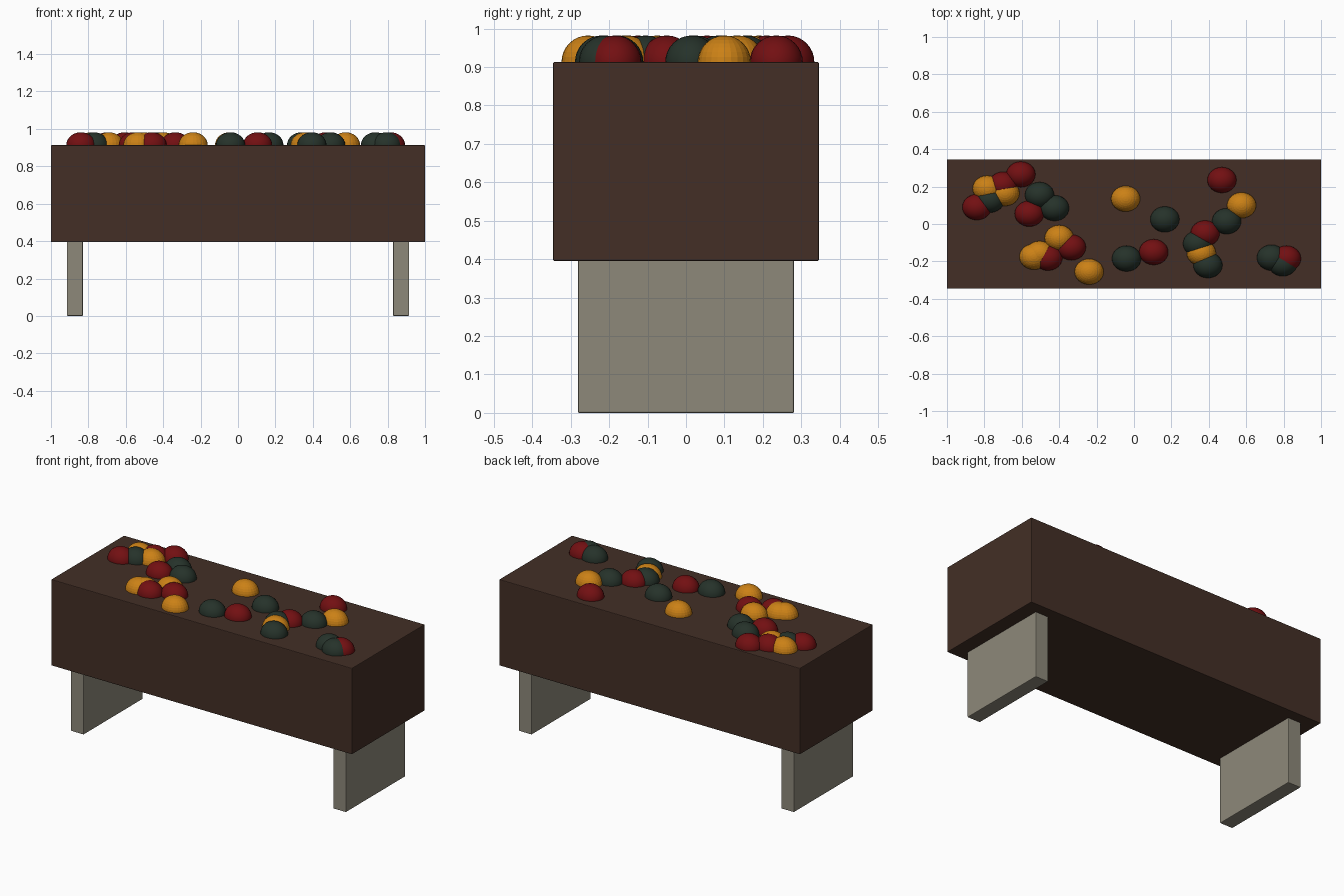
import bpy

if "Cube" in bpy.data.objects:
    bpy.data.objects.remove(bpy.data.objects["Cube"])


def material(name, rgb):
    m = bpy.data.materials.new(name)
    m.diffuse_color = (*rgb, 1.0)
    m.use_nodes = True
    m.node_tree.nodes["Principled BSDF"].inputs["Base Color"].default_value = m.diffuse_color
    return m


brown = material("dark brown", (0.056, 0.028, 0.019))
stone = material("grey stone", (0.27, 0.25, 0.195))
red = material("deep red", (0.17, 0.005, 0.006))
green = material("dark green", (0.019, 0.032, 0.023))
amber = material("amber", (0.60, 0.22, 0.008))


def box(name, centre, size, mat):
    """Box with a tiny edge bevel."""
    bpy.ops.mesh.primitive_cube_add(size=1, location=centre)
    ob = bpy.context.object
    ob.name = name
    ob.scale = size
    bpy.ops.object.transform_apply(location=False, rotation=False, scale=True)
    bevel = ob.modifiers.new("soft edges", 'BEVEL')
    bevel.width = 0.004
    bevel.segments = 2
    ob.data.materials.append(mat)
    return ob


# Trough body and the two slab legs
TOP = 0.913
box("trough_body", (0, 0, (0.395 + TOP) / 2), (2.0, 0.692, TOP - 0.395), brown)
for side, label in ((-1, "left"), (1, "right")):
    box(label + "_leg", (side * 0.872, 0, 0.2), (0.085, 0.563, 0.4), stone)

# Round fruits half sunk into the top
fruits = {
    "red_fruit": (red, True, [
        (-0.84, 0.09), (-0.70, 0.21), (-0.605, 0.265), (-0.56, 0.055),
        (-0.46, -0.18), (-0.335, -0.125), (0.105, -0.15), (0.38, -0.05),
        (0.47, 0.235), (0.815, -0.185)]),
    "green_fruit": (green, True, [
        (-0.77, 0.13), (-0.505, 0.155), (-0.425, 0.085), (-0.04, -0.185),
        (0.165, 0.025), (0.34, -0.105), (0.395, -0.22), (0.495, 0.015),
        (0.735, -0.18), (0.795, -0.21)]),
    "amber_fruit": (amber, False, [
        (-0.785, 0.19), (-0.69, 0.165), (-0.40, -0.075), (-0.535, -0.175),
        (-0.505, -0.16), (-0.24, -0.255), (-0.045, 0.135), (0.36, -0.155),
        (0.575, 0.10)]),
}
for name, (mat, smooth, spots) in fruits.items():
    for x, y in spots:
        bpy.ops.mesh.primitive_uv_sphere_add(
            segments=24, ring_count=16, radius=1, location=(x, y, TOP))
        fruit = bpy.context.object
        fruit.name = name
        fruit.scale = (0.078, 0.069, 0.069)
        bpy.ops.object.transform_apply(location=False, rotation=False, scale=True)
        if smooth:
            bpy.ops.object.shade_smooth()
        fruit.data.materials.append(mat)
